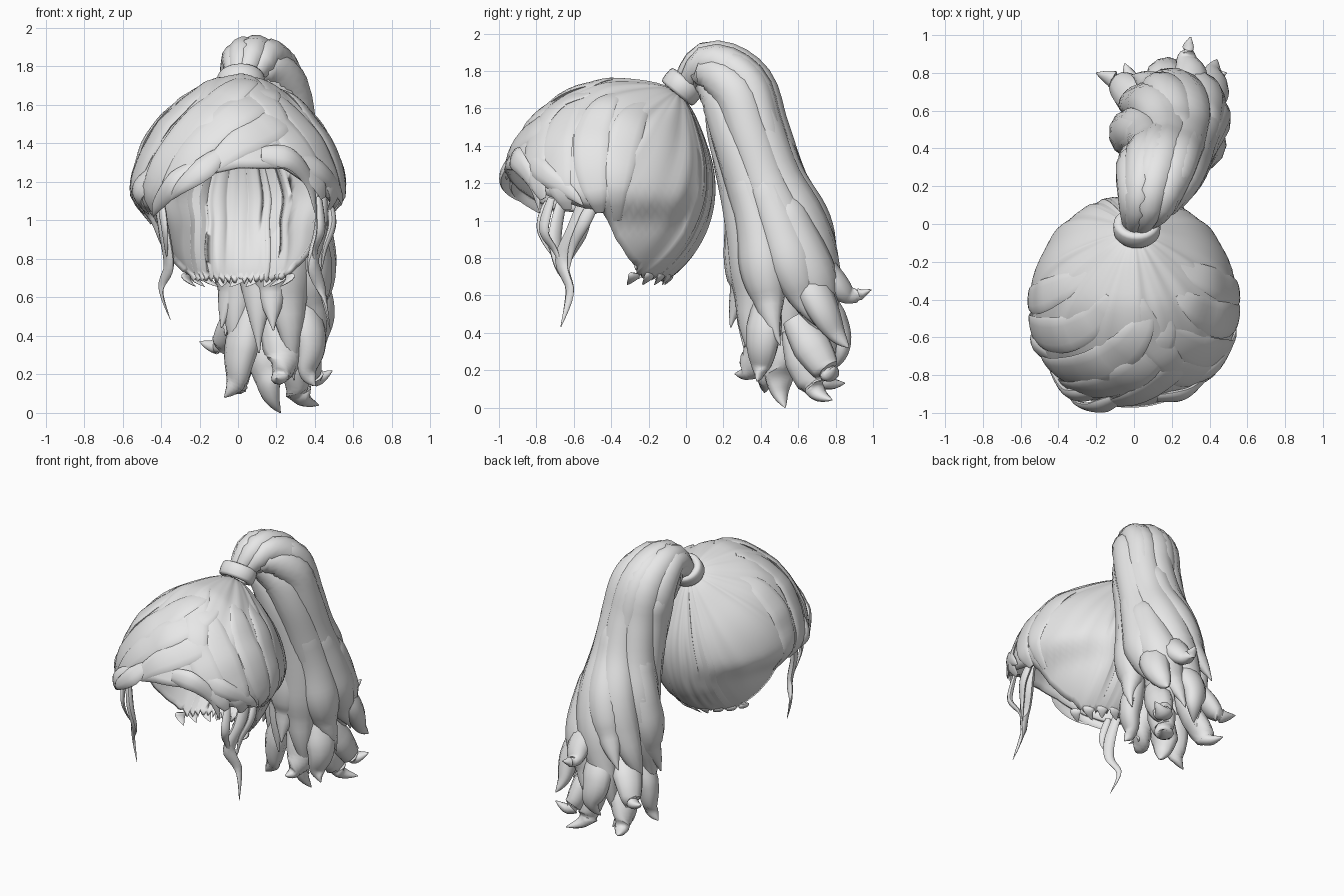
import bpy, bmesh, math, random
from mathutils import Vector as V

if "Cube" in bpy.data.objects:
    bpy.data.objects.remove(bpy.data.objects["Cube"])

random.seed(4)
hair = bpy.data.materials.new("soft_grey")
hair.diffuse_color = (0.8, 0.8, 0.8, 1)
hair.use_nodes = True
hair.node_tree.nodes["Principled BSDF"].inputs["Base Color"].default_value = hair.diffuse_color

C = V((0, -0.42, 1.17))             # centre of the head
RX, RY, RZ = 0.55, 0.575, 0.59      # head radii


def finish(bm, name, angle=50):
    me = bpy.data.meshes.new(name)
    bm.to_mesh(me)
    bm.free()
    ob = bpy.data.objects.new(name, me)
    bpy.context.collection.objects.link(ob)
    me.materials.append(hair)
    bpy.ops.object.select_all(action='DESELECT')
    ob.select_set(True)
    bpy.context.view_layer.objects.active = ob
    bpy.ops.object.shade_smooth_by_angle(angle=math.radians(angle))
    return ob


def spline(keys, t):
    """Catmull-Rom through equal-length tuples, t in 0..1."""
    n = len(keys) - 1
    i = min(int(t * n), n - 1)
    f = t * n - i
    a, b, c, d = (keys[max(0, min(n, k))] for k in (i - 1, i, i + 1, i + 2))
    return [0.5 * (2 * q + (r - p) * f + (2 * p - 5 * q + 4 * r - s) * f * f
                   + (3 * q - p - 3 * r + s) * f ** 3) for p, q, r, s in zip(a, b, c, d)]


def lock(bm, pts, wid, thk, normals, sides=10):
    """Sweep a flattened oval along pts into bm."""
    rings = []
    for i, p in enumerate(pts):
        t = (pts[min(i + 1, len(pts) - 1)] - pts[max(i - 1, 0)]).normalized()
        n = normals[i] - t * normals[i].dot(t)
        n.normalize()
        b = t.cross(n)
        rings.append([bm.verts.new(p + b * wid[i] * math.cos(a) + n * thk[i] * math.sin(a))
                      for a in (2 * math.pi * k / sides for k in range(sides))])
    faces = [bm.faces.new(rings[0][::-1]), bm.faces.new(rings[-1])]
    for r0, r1 in zip(rings, rings[1:]):
        for k in range(sides):
            m = (k + 1) % sides
            faces.append(bm.faces.new((r0[k], r0[m], r1[m], r1[k])))
    bmesh.ops.recalc_face_normals(bm, faces=faces)


def curl(bm, keys, w, flat=0.6, origin=C, steps=16, start=0.6):
    """Free lock through keys, swelling then tapering to a tip."""
    ts = [i / steps for i in range(steps + 1)]
    pts = [V(spline(keys, t)) for t in ts]
    wid = [w * (start + (1 - start) * min(1, t * 4)) * max(0.03, 1 - t ** 1.7) for t in ts]
    lock(bm, pts, wid, [x * flat for x in wid], [p - origin for p in pts])


# ---- cap: rays fan out from the tie to the hairline ----
RIM = [(-180, .68), (-120, .70), (-104, .80), (-95, .90), (-88, 1.04), (-60, 1.05), (-38, 1.15),
       (-15, 1.25), (0, 1.28), (28, 1.28), (48, 1.16), (72, 1.08), (88, 1.04), (95, .90),
       (104, .80), (120, .70), (180, .68)]
TIE = V((0, 0.38 / RY, 0.52 / RZ)).normalized()


def rim_z(th):
    for (a, za), (b, zb) in zip(RIM, RIM[1:]):
        if a <= th <= b:
            return za + (zb - za) * (th - a) / (b - a)


def on_cap(th, s, lift=0.0):
    th = (th + 180) % 360 - 180
    z = (rim_z(th) - C.z) / RZ
    if abs(th) > 110:
        z += 0.025 * math.sin(th * 0.9)
    c, a = math.sqrt(1 - z * z), math.radians(th)
    u = TIE.slerp(V((c * math.sin(a), -c * math.cos(a), z)), s)
    ripple = math.sin(a * 17 + 2.5 * s) + 0.6 * math.sin(a * 29 - 3 * s)
    k = 1 + 0.09 * math.exp(-(u.angle(TIE, 0) / 0.33) ** 2) + 0.007 * ripple * math.sin(math.pi * s)
    # flatter brow and shoulders above, tucked in behind the ears below
    k -= max(0, u.z) * (0.13 * max(0, -u.y) + 0.09 * abs(u.x))
    f = max(0, min(1, (-u.z - 0.05) / 0.3))
    tuck = 1 - 0.15 * f * f * (3 - 2 * f)
    return C + V((u.x * RX * tuck, u.y * RY, u.z * RZ)) * (k + lift)


bm = bmesh.new()
NT, NS = 144, 28
grid = [[bm.verts.new(on_cap(-180 + 360 * j / NT, 0.03 + 0.97 * i / NS)) for j in range(NT)]
        for i in range(NS + 1)]
for i in range(NS):
    for j in range(NT):
        m = (j + 1) % NT
        bm.faces.new((grid[i][j], grid[i][m], grid[i + 1][m], grid[i + 1][j]))
bm.normal_update()
for f in bm.faces:
    if f.normal.dot(f.calc_center_median() - C) < 0:
        f.normal_flip()
cap = finish(bm, "hair_cap")
mod = cap.modifiers.new("shell", 'SOLIDIFY')
mod.thickness, mod.offset = 0.025, -1

# ---- raised locks combed over the cap: start angle, end angle, start s, end s, width ----
bm = bmesh.new()
COMBED = [(10, -62, .35, 1.0, .11), (25, -45, .45, 1.0, .10), (-20, -84, .3, 1.0, .10),
          (-50, -92, .25, .97, .09), (40, -20, .58, 1.0, .09), (12, 55, .62, 1.02, .09),
          (25, 70, .5, 1.03, .10), (40, 86, .35, 1.0, .10), (60, 92, .25, .95, .09),
          (5, 30, .3, .85, .08)]
for a0, a1, s0, s1, w in COMBED:
    ts = [i / 18 for i in range(19)]
    pts = [on_cap(a0 + (a1 - a0) * t ** 1.3, s0 + (s1 - s0) * t, -0.012 + 0.022 * t * t) for t in ts]
    wid = [w * max(0.06, math.sin(math.pi * (0.06 + 0.9 * t)) ** 0.7) for t in ts]
    lock(bm, pts, wid, [x * 0.2 for x in wid], [p - C for p in pts], 12)
finish(bm, "combed_locks")

# ---- fringe tips curling off the hairline ----
bm = bmesh.new()
for keys, w in [
        ([(-.22, -.90, 1.28), (-.34, -.90, 1.18), (-.42, -.80, 1.08), (-.44, -.74, 1.02)], .07),
        ([(-.10, -.93, 1.34), (-.20, -.97, 1.25), (-.30, -.95, 1.17), (-.36, -.88, 1.10)], .07),
        ([(-.44, -.70, 1.25), (-.52, -.64, 1.15), (-.50, -.58, 1.08), (-.46, -.56, 1.03)], .07),
        ([(.12, -.92, 1.34), (.27, -.90, 1.32), (.37, -.82, 1.20), (.40, -.78, 1.04)], .07),
        ([(.28, -.84, 1.34), (.43, -.76, 1.25), (.52, -.62, 1.15), (.54, -.55, 1.08)], .07)]:
    curl(bm, keys, w, 0.4)
finish(bm, "fringe_tips")

# ---- loose strands in front of the ears ----
bm = bmesh.new()
for keys, w in [
        ([(.44, -.52, 1.15), (.43, -.58, .95), (.39, -.66, .78), (.44, -.62, .62), (.48, -.67, .43)], .065),
        ([(.42, -.72, 1.12), (.43, -.76, .95), (.40, -.70, .84), (.41, -.66, .74)], .035),
        ([(.47, -.48, 1.12), (.49, -.55, .98), (.45, -.61, .85), (.43, -.63, .72)], .04),
        ([(-.42, -.66, 1.12), (-.38, -.70, .92), (-.36, -.68, .76), (-.40, -.63, .64), (-.35, -.66, .48)], .045),
        ([(-.40, -.74, 1.10), (-.38, -.78, .95), (-.37, -.71, .80)], .03)]:
    curl(bm, keys, w, 0.6, steps=22)
finish(bm, "loose_strands")

# ---- small ragged tufts along the nape ----
bm = bmesh.new()
for i in range(9):
    a = math.radians(115 + i * 130 / 8)
    x, y = 0.30 * math.sin(a), -0.42 - 0.345 * math.cos(a)
    d = random.uniform(-.05, .05)
    curl(bm, [(x, y, .72), (x * .97, y - .01, .69), (x * .9 + d, y - .04, .655)], .045, 0.3, steps=6)
finish(bm, "nape_tufts")

# ---- hair tie: rounded band ----
bm = bmesh.new()
axis = V((0, .63, .77))
side, up = V((1, 0, 0)), axis.cross(V((1, 0, 0)))
mid = V((.015, -.02, 1.715))
ring = []
for j in range(28):
    a = 2 * math.pi * j / 28
    r = side * math.cos(a) * 1.12 + up * math.sin(a)
    ring.append([bm.verts.new(mid + r * (.085 + .027 * math.copysign(abs(math.cos(b)) ** .6, math.cos(b)))
                              + axis * .05 * math.copysign(abs(math.sin(b)) ** .6, math.sin(b)))
                 for b in (2 * math.pi * k / 12 for k in range(12))])
for j in range(28):
    for k in range(12):
        n, m = (j + 1) % 28, (k + 1) % 12
        bm.faces.new((ring[j][k], ring[n][k], ring[n][m], ring[j][m]))
bmesh.ops.recalc_face_normals(bm, faces=bm.faces)
finish(bm, "hair_tie")

# ---- ponytail: centre line x, y, z, half width, half depth ----
TAIL = [(.015, .00, 1.73, .09, .08), (.07, .13, 1.82, .19, .145), (.13, .27, 1.70, .26, .21),
        (.17, .33, 1.48, .26, .23), (.19, .41, 1.20, .27, .25), (.19, .49, .95, .32, .31),
        (.185, .53, .70, .365, .36), (.18, .54, .45, .34, .35), (.17, .55, .18, .24, .26)]


def tail_point(t, ang, off):
    x, y, z, rx, ry = spline(TAIL, t)
    e = 0.01
    tan = (V(spline(TAIL, min(1, t + e))[:3]) - V(spline(TAIL, max(0, t - e))[:3])).normalized()
    sx = (V((1, 0, 0)) - tan * tan.x).normalized()
    sy = sx.cross(tan)
    n = sx * math.cos(ang) * rx + sy * math.sin(ang) * ry
    return V((x, y, z)) + n * off, n, (rx + ry) / 2


def tail_lock(bm, a0, twist, off, w, t0, t1, steps=32):
    pts, nor, wid = [], [], []
    for i in range(steps + 1):
        f = i / steps
        t = t0 + (t1 - t0) * f
        flick = 0.25 * max(0, f - 0.8) / 0.2
        p, n, r = tail_point(t, a0 + twist * t + 0.2 * math.sin(8 * t + a0), off + flick)
        pts.append(p)
        nor.append(n)
        grow = min(1, 0.25 + f * 4) if t0 > 0.05 else 1
        wid.append(r * w * grow * max(0.03, 1 - max(0, (f - 0.55) / 0.45) ** 1.7))
    lock(bm, pts, wid, [x * 0.85 for x in wid], nor, 12)


bm = bmesh.new()
tail_lock(bm, 0, 0, 0, .70, 0, .97)
finish(bm, "ponytail_core")
bm = bmesh.new()
for i in range(7):
    tail_lock(bm, i * math.tau / 7, 2.0, .53, .48, 0, (1.0, .90, .97, .93)[i % 4])
finish(bm, "ponytail_locks")
bm = bmesh.new()
for a, t0, t1 in [(.0, .12, .56), (1.3, .1, .52), (2.5, .2, .68), (.6, .35, .82), (1.9, .40, .88),
                  (3.3, .36, .88), (4.6, .38, .92), (-.5, .5, .95), (5.4, .42, .9)]:
    tail_lock(bm, a, 1.8, .62, .38, t0, t1, 24)
finish(bm, "ponytail_outer_locks")

# ---- flicked curls at the end of the ponytail ----
bm = bmesh.new()
for keys in [[(.25, .62, .85), (.30, .78, .68), (.28, .88, .60), (.30, .99, .63)],
             [(.08, .60, .60), (-.03, .70, .45), (-.10, .76, .35), (-.20, .80, .37)],
             [(.32, .58, .48), (.36, .70, .28), (.40, .77, .18), (.49, .80, .22)],
             [(.18, .42, .52), (.24, .38, .30), (.22, .33, .19), (.20, .26, .18)],
             [(.20, .50, .45), (.16, .50, .22), (.17, .50, .09), (.22, .53, .00)],
             [(.28, .58, .42), (.30, .65, .20), (.33, .70, .08), (.42, .78, .04)],
             [(.10, .60, .48), (.02, .68, .26), (-.01, .75, .14), (-.05, .85, .13)],
             [(.06, .42, .55), (.01, .42, .30), (-.01, .42, .16), (-.07, .42, .08)],
             [(.34, .60, .80), (.42, .72, .55), (.42, .80, .40), (.44, .87, .32)],
             [(.20, .70, .65), (.16, .80, .44), (.18, .83, .30), (.14, .78, .20)],
             [(.34, .44, .60), (.38, .41, .36), (.36, .40, .22), (.40, .38, .14)]]:
    curl(bm, keys, .115, 0.75, V((.19, .54, .5)), 20)
finish(bm, "ponytail_curls")
